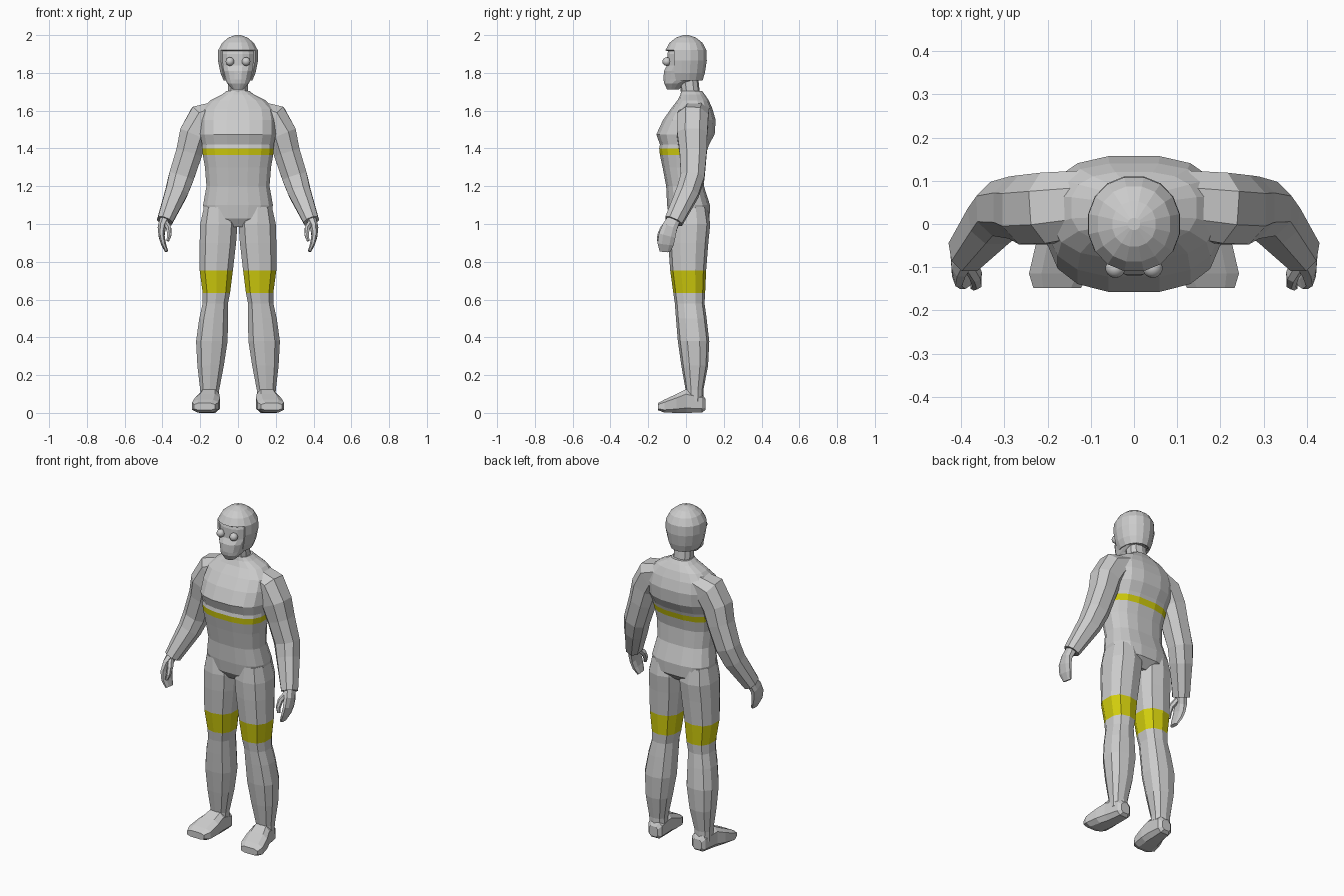
import bpy, bmesh, math
from mathutils import Vector


def material(name, rgb):
    m = bpy.data.materials.new(name)
    m.diffuse_color = (*rgb, 1)
    return m


GREY = material("suit_grey", (0.6, 0.6, 0.6))
YELLOW = material("band_yellow", (0.64, 0.61, 0.004))


def ring(c, u, v, n, e):
    """Rounded-box outline around c, spanned by half-axes u and v."""
    pts = []
    for i in range(n):
        a = 2 * math.pi * (i + 0.5) / n
        f = 1 / math.cos(math.pi / n) ** e   # keep the flats on the given extents
        p, q = math.cos(a), math.sin(a)
        pts.append(c + u * math.copysign(abs(p) ** e, p) * f
                   + v * math.copysign(abs(q) ** e, q) * f)
    return pts


def loft(name, rings, side=1, band=None, drop=None, cap=True):
    """Skin a stack of outlines; band = yellow z range, drop = rule for open faces."""
    bm = bmesh.new()
    rows = [[bm.verts.new((p.x * side, p.y, p.z)) for p in r] for r in rings]
    n = len(rows[0])
    for a, b in zip(rows, rows[1:]):
        for i in range(n):
            j = (i + 1) % n
            bm.faces.new((a[i], a[j], b[j], b[i]))
    if cap:
        bm.faces.new(rows[0])
    bm.faces.new(rows[-1])
    bmesh.ops.recalc_face_normals(bm, faces=bm.faces)
    if band:
        for f in bm.faces:
            f.material_index = int(band[0] < f.calc_center_median().z < band[1])
    if drop:
        gone = [f for f in bm.faces if drop(f.calc_center_median())]
        bmesh.ops.delete(bm, geom=gone, context="FACES")
    me = bpy.data.meshes.new(name)
    bm.to_mesh(me)
    bm.free()
    me.materials.append(GREY)
    if band:
        me.materials.append(YELLOW)
    ob = bpy.data.objects.new(name, me)
    bpy.context.collection.objects.link(ob)
    return ob


def level(z, x0, x1, y0, y1, n=12, e=0.8):
    """Horizontal outline between the given x and y limits."""
    return ring(Vector(((x0 + x1) / 2, (y0 + y1) / 2, z)),
                Vector(((x1 - x0) / 2, 0, 0)), Vector((0, (y1 - y0) / 2, 0)), n, e)


def limb(path, n=8, e=0.85):
    """Outlines square to a path of (x, y, z, half width, half depth)."""
    pts = [Vector(p[:3]) for p in path]
    out = []
    for i, p in enumerate(path):
        t = (pts[min(i + 1, len(pts) - 1)] - pts[max(i - 1, 0)]).normalized()
        v = Vector((0, 1, 0))
        v = (v - t * v.dot(t)).normalized()
        out.append(ring(pts[i], v.cross(t) * p[3], v * p[4], n, e))
    return out


# torso: (z, half width, front y, back y)
torso = [(0.985, 0.07, -0.06, 0.08), (1.03, 0.17, -0.09, 0.125), (1.1, 0.185, -0.1, 0.127),
         (1.2, 0.167, -0.105, 0.095), (1.3, 0.175, -0.124, 0.09), (1.365, 0.186, -0.138, 0.105),
         (1.4, 0.19, -0.142, 0.115), (1.42, 0.19, -0.138, 0.122), (1.475, 0.2, -0.157, 0.152),
         (1.55, 0.2, -0.122, 0.157), (1.61, 0.19, -0.08, 0.14), (1.655, 0.145, -0.045, 0.12),
         (1.685, 0.085, -0.03, 0.1), (1.705, 0.06, -0.025, 0.085)]
loft("torso", [level(z, -w, w, a, b, 16, 0.75) for z, w, a, b in torso], band=(1.366, 1.399))

# neck
loft("neck", [level(1.66, -0.055, 0.055, -0.02, 0.075, 10),
              level(1.80, -0.05, 0.05, -0.04, 0.06, 10)])

# head: (z, half width, front y, back y)
head = [(1.712, 0.028, -0.1, -0.04), (1.745, 0.058, -0.116, 0.0), (1.765, 0.068, -0.119, 0.07),
        (1.81, 0.082, -0.117, 0.09), (1.84, 0.092, -0.1, 0.098), (1.9, 0.095, -0.099, 0.1),
        (1.95, 0.08, -0.085, 0.085), (1.98, 0.045, -0.045, 0.045)]
loft("head", [level(z, -w, w, a, b, 16, 0.85) for z, w, a, b in head])

# hood shell with an opening for the face
hood = [(1.76, 0.076, -0.09, 0.088), (1.8, 0.093, -0.104, 0.1), (1.865, 0.106, -0.11, 0.11),
        (1.92, 0.105, -0.109, 0.108), (1.96, 0.083, -0.087, 0.087),
        (1.987, 0.05, -0.052, 0.052), (2.0, 0.014, -0.014, 0.014)]
shell = loft("hood", [level(z, -w, w, a, b, 16, 0.95) for z, w, a, b in hood], cap=False,
             drop=lambda c: c.y < -0.045 and c.z < 1.915)
thick = shell.modifiers.new("thickness", "SOLIDIFY")
thick.thickness = 0.01

# leg: (z, inner x, outer x, front y, back y)
leg = [(1.09, 0.03, 0.18, -0.085, 0.11), (1.0, 0.003, 0.2, -0.094, 0.124),
       (0.9, 0.01, 0.203, -0.09, 0.114), (0.755, 0.027, 0.203, -0.08, 0.103),
       (0.635, 0.042, 0.187, -0.064, 0.098), (0.58, 0.053, 0.187, -0.056, 0.095),
       (0.5, 0.053, 0.205, -0.05, 0.106), (0.38, 0.055, 0.222, -0.04, 0.12),
       (0.25, 0.075, 0.215, -0.022, 0.114), (0.12, 0.1, 0.2, 0.0, 0.09),
       (0.06, 0.1, 0.198, -0.005, 0.09)]

# foot: (y, centre x, half width, bottom z, top z)
foot = [(0.102, 0.145, 0.028, 0.015, 0.075), (0.085, 0.145, 0.045, 0.002, 0.1),
        (0.0, 0.153, 0.055, 0.0, 0.125), (-0.05, 0.162, 0.066, 0.0, 0.1),
        (-0.115, 0.173, 0.07, 0.002, 0.07), (-0.148, 0.178, 0.055, 0.014, 0.052)]

# arm, hand and thumb paths: (x, y, z, half width, half depth)
arm = [(0.09, 0.05, 1.6, 0.055, 0.075), (0.185, 0.037, 1.555, 0.085, 0.082),
       (0.232, 0.033, 1.475, 0.079, 0.08), (0.258, 0.038, 1.38, 0.07, 0.072),
       (0.3, 0.035, 1.25, 0.067, 0.063), (0.325, 0.01, 1.17, 0.06, 0.06),
       (0.388, -0.065, 1.015, 0.041, 0.048)]
hand = [(0.388, -0.063, 1.025, 0.026, 0.034), (0.403, -0.085, 0.985, 0.021, 0.04),
        (0.405, -0.1, 0.94, 0.016, 0.045), (0.395, -0.108, 0.895, 0.013, 0.043),
        (0.378, -0.112, 0.855, 0.009, 0.028)]
thumb = [(0.385, -0.085, 1.01, 0.015, 0.018), (0.366, -0.12, 0.975, 0.013, 0.016),
         (0.364, -0.138, 0.94, 0.011, 0.013), (0.372, -0.145, 0.91, 0.007, 0.008)]

for side, tag in ((1, "left"), (-1, "right")):
    loft(tag + "_leg", [level(*r, 10) for r in leg], side, band=(0.636, 0.754))
    loft(tag + "_foot", [ring(Vector((cx, y, (a + b) / 2)), Vector((w, 0, 0)),
                              Vector((0, 0, (b - a) / 2)), 8, 0.6)
                         for y, cx, w, a, b in foot], side)
    loft(tag + "_arm", limb(arm), side)
    loft(tag + "_hand", limb(hand), side)
    loft(tag + "_thumb", limb(thumb, 6), side)

    # round goggle eye
    bpy.ops.mesh.primitive_uv_sphere_add(segments=14, ring_count=8, radius=0.023,
                                         location=(side * 0.043, -0.102, 1.86))
    eye = bpy.context.object
    eye.name = tag + "_eye"
    eye.data.materials.append(GREY)
    bpy.ops.object.shade_smooth_by_angle()
